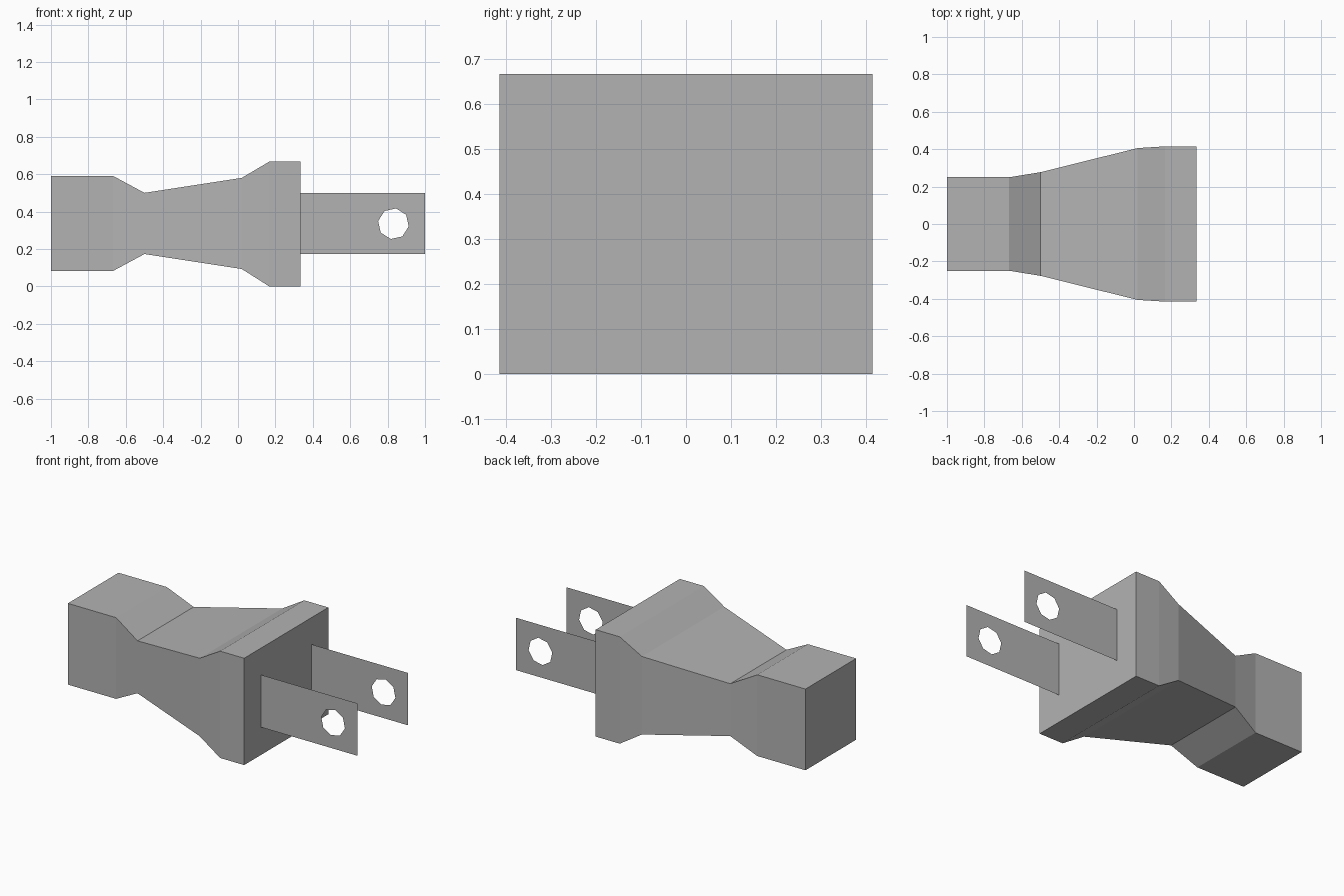
import bpy, bmesh, math

if "Cube" in bpy.data.objects:
    bpy.data.objects.remove(bpy.data.objects["Cube"])

grey = bpy.data.materials.new("plain grey")
grey.diffuse_color = (0.45, 0.45, 0.45, 1)
grey.use_nodes = True
grey.node_tree.nodes["Principled BSDF"].inputs["Base Color"].default_value = grey.diffuse_color


def finish(bm, name):
    mesh = bpy.data.meshes.new(name)
    bm.to_mesh(mesh)
    bm.free()
    mesh.materials.append(grey)
    obj = bpy.data.objects.new(name, mesh)
    bpy.context.collection.objects.link(obj)
    return obj


# Plug body: rectangular sections along x (x, half width, bottom, top)
sections = [
    (-1.0, 0.25, 0.083, 0.59),
    (-0.667, 0.25, 0.083, 0.59),
    (-0.5, 0.277, 0.173, 0.5),
    (0.02, 0.406, 0.093, 0.58),
    (0.167, 0.415, 0.0, 0.667),
    (0.333, 0.415, 0.0, 0.667),
]
bm = bmesh.new()
rings = [[bm.verts.new((x, y, z)) for y, z in ((-w, lo), (w, lo), (w, hi), (-w, hi))]
         for x, w, lo, hi in sections]
for a, b in zip(rings, rings[1:]):
    for i in range(4):
        j = (i + 1) % 4
        bm.faces.new((a[i], a[j], b[j], b[i]))
bm.faces.new(rings[0])
bm.faces.new(rings[-1])
bmesh.ops.recalc_face_normals(bm, faces=bm.faces)
finish(bm, "plug_body")


# Flat prongs: thin sheets with an eight-sided hole
def prong(name, y):
    bm = bmesh.new()
    outline = [(0.333, 0.173), (1.0, 0.173), (1.0, 0.5), (0.333, 0.5)]
    hole = [(0.831 + 0.083 * math.cos(t), 0.335 + 0.083 * math.sin(t))
            for t in (math.radians(45 * i - 10) for i in range(8))]
    edges = []
    for loop in (outline, hole):
        vs = [bm.verts.new((x, y, z)) for x, z in loop]
        edges += [bm.edges.new((vs[i - 1], vs[i])) for i in range(len(vs))]
    bmesh.ops.triangle_fill(bm, edges=edges, use_beauty=True, normal=(0, -1, 0))
    finish(bm, name)


prong("front_prong", -0.249)
prong("back_prong", 0.249)
